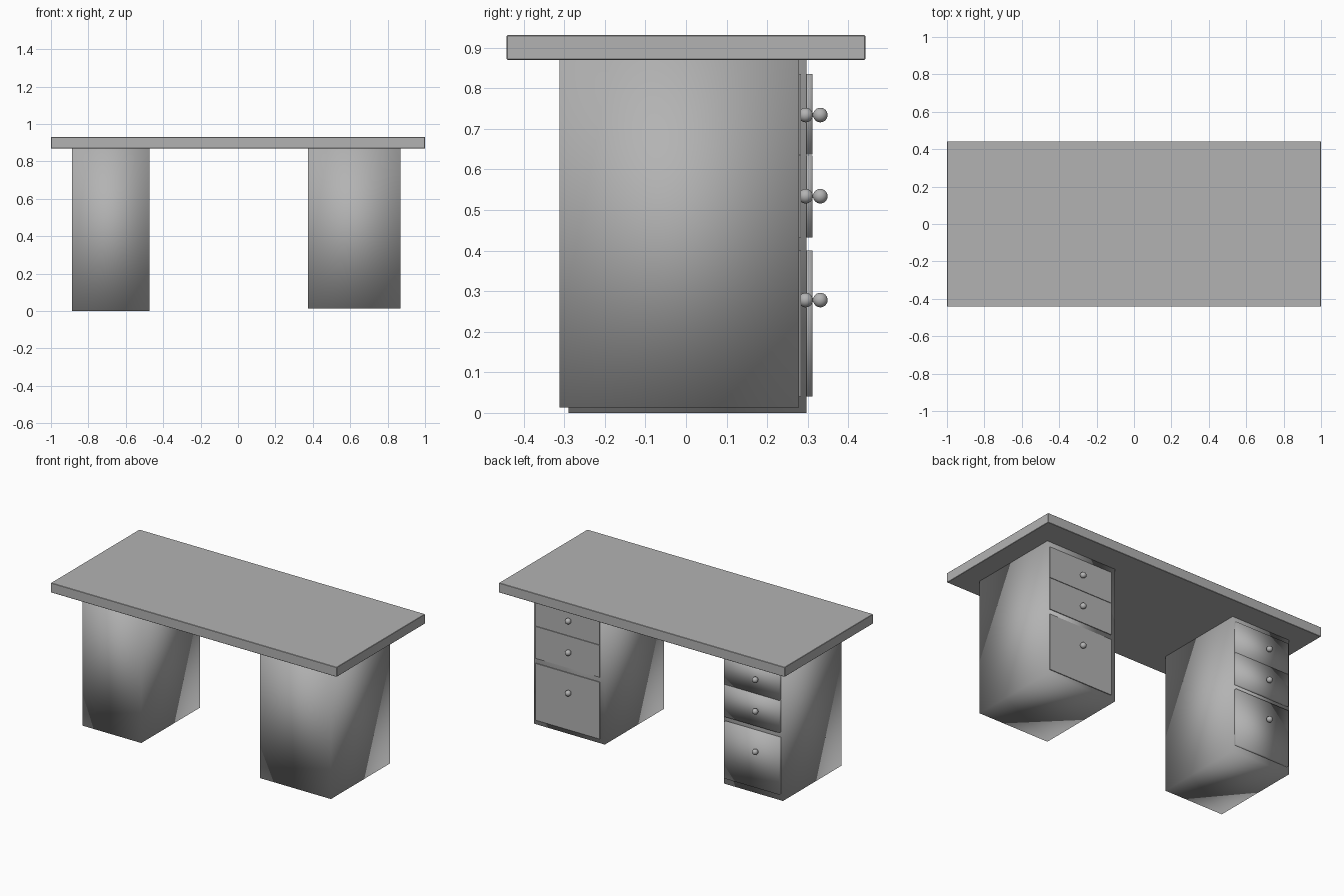
import bpy

if "Cube" in bpy.data.objects:
    bpy.data.objects.remove(bpy.data.objects["Cube"])

# Darker grey shared by every part
grey = bpy.data.materials.new("dark_grey")
grey.diffuse_color = (0.45, 0.45, 0.45, 1)
grey.use_nodes = True
grey.node_tree.nodes["Principled BSDF"].inputs["Base Color"].default_value = grey.diffuse_color


def box(name, x, y, z, smooth=False):
    """Box from (min, max) pairs on each axis."""
    bpy.ops.mesh.primitive_cube_add(
        size=1, location=[(a + b) / 2 for a, b in (x, y, z)])
    ob = bpy.context.object
    ob.name = name
    ob.scale = [b - a for a, b in (x, y, z)]
    bpy.ops.object.transform_apply(location=False, rotation=False, scale=True)
    ob.data.materials.append(grey)
    if smooth:
        bpy.ops.object.shade_smooth()
    return ob


def knob(name, loc):
    bpy.ops.mesh.primitive_uv_sphere_add(
        segments=24, ring_count=12, radius=0.018, location=loc)
    bpy.context.object.name = name
    bpy.context.object.data.materials.append(grey)
    bpy.ops.object.shade_smooth()


# Drawer heights and knob heights, shared by both pedestals
drawers = [("upper", (0.637, 0.835), 0.734),
           ("middle", (0.432, 0.634), 0.534),
           ("lower", (0.041, 0.40), 0.278)]


def pedestal(side, x, y, z, drawer_x, face, knob_x, knob_y, smooth_drawers):
    box(side + "_pedestal", x, y, z, smooth=True)
    for level, dz, kz in drawers:
        box(f"{side}_{level}_drawer", drawer_x, (y[1] - 0.01, face), dz,
            smooth_drawers)
        knob(f"{side}_{level}_knob", (knob_x, knob_y, kz))


# Desk top with a very fine edge chamfer
top = box("desk_top", (-1, 1), (-0.442, 0.442), (0.87, 0.931))
bevel = top.modifiers.new("edge_chamfer", 'BEVEL')
bevel.width = 0.002
bevel.segments = 1

# Pedestals, with drawers facing +y
pedestal("left", (-0.887, -0.474), (-0.29, 0.297), (0, 0.87),
         (-0.872, -0.486), 0.312, -0.716, 0.331, True)
pedestal("right", (0.373, 0.869), (-0.312, 0.279), (0.013, 0.87),
         (0.405, 0.855), 0.284, 0.619, 0.295, False)
